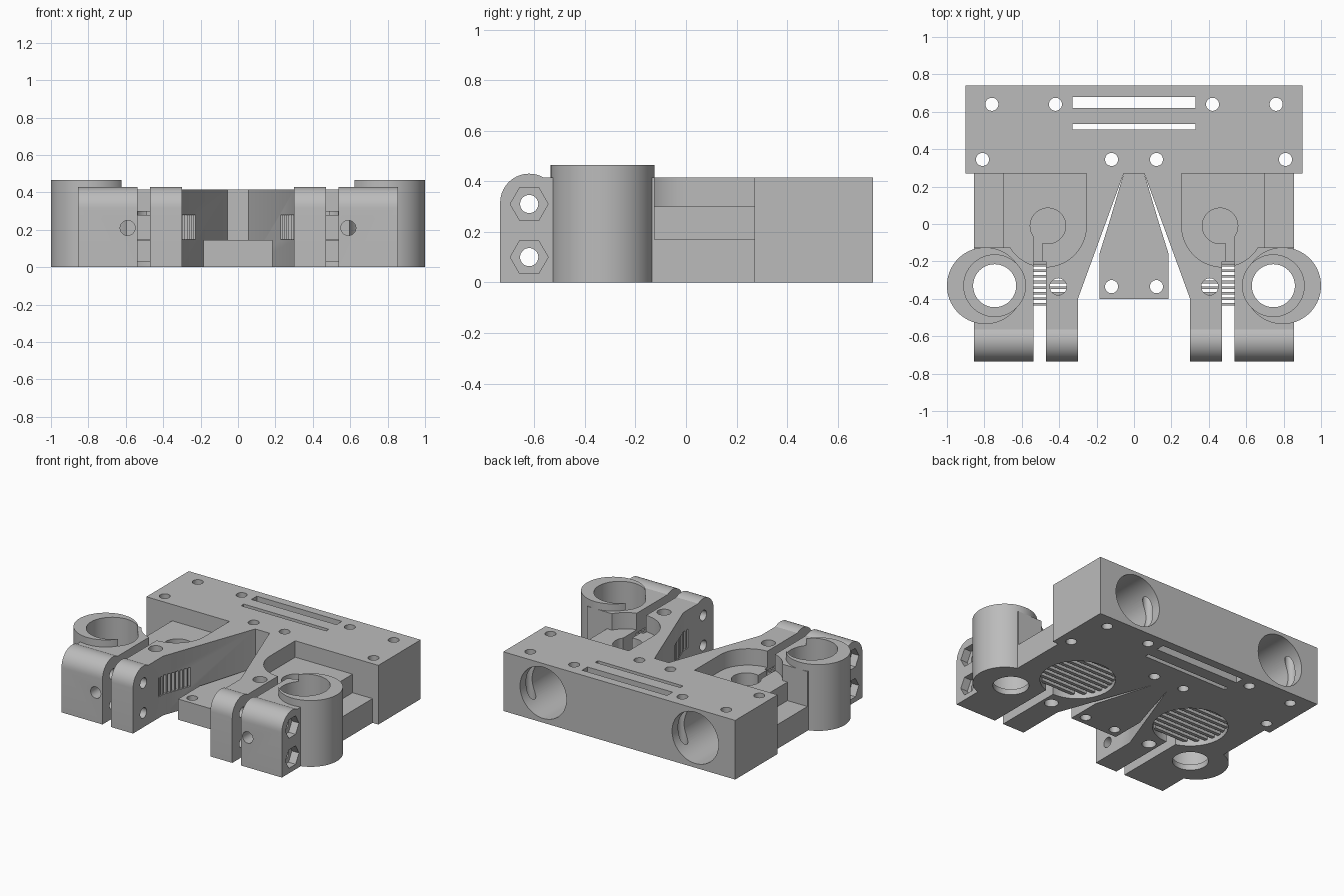
import bpy, bmesh, math
from mathutils import Matrix, Vector

cube = bpy.data.objects.get("Cube")
if cube:
    bpy.data.objects.remove(cube, do_unlink=True)

grey = bpy.data.materials.new("plain_grey")
grey.use_nodes = True
grey.diffuse_color = (0.5, 0.5, 0.5, 1)
grey.node_tree.nodes["Principled BSDF"].inputs["Base Color"].default_value = (0.5, 0.5, 0.5, 1)


def make(name, bm):
    bmesh.ops.recalc_face_normals(bm, faces=bm.faces)
    mesh = bpy.data.meshes.new(name)
    bm.to_mesh(mesh)
    bm.free()
    mesh.materials.append(grey)
    obj = bpy.data.objects.new(name, mesh)
    bpy.context.collection.objects.link(obj)
    return obj


def add_box(bm, x, y, z):
    size = [b - a for a, b in (x, y, z)]
    mid = [(a + b) / 2 for a, b in (x, y, z)]
    bmesh.ops.create_cube(bm, size=1, matrix=Matrix.Translation(mid) @ Matrix.Diagonal((*size, 1)))


def box(x, y, z, name="cutter"):
    bm = bmesh.new()
    add_box(bm, x, y, z)
    return make(name, bm)


def prism(points, direction, name="cutter"):
    bm = bmesh.new()
    face = bm.faces.new([bm.verts.new(p) for p in points])
    new = bmesh.ops.extrude_face_region(bm, geom=[face])["geom"]
    bmesh.ops.translate(bm, vec=Vector(direction),
                        verts=[v for v in new if isinstance(v, bmesh.types.BMVert)])
    return make(name, bm)


def rod(axis, a, b, span, r, sides=48, name="cutter"):
    """Cylinder along an axis; a and b are the other two coordinates in order."""
    pts = []
    for i in range(sides):
        t = math.tau * i / sides
        p = [a + r * math.cos(t), b + r * math.sin(t)]
        p.insert("xyz".index(axis), span[0])
        pts.append(p)
    d = [0, 0, 0]
    d["xyz".index(axis)] = span[1] - span[0]
    return prism(pts, d, name)


def combine(obj, tools, operation):
    for tool in tools:
        mod = obj.modifiers.new("bool", "BOOLEAN")
        mod.operation, mod.solver, mod.object = operation, "EXACT", tool
        deps = bpy.context.evaluated_depsgraph_get()
        mesh = bpy.data.meshes.new_from_object(obj.evaluated_get(deps))
        obj.modifiers.clear()
        obj.data = mesh
        bpy.data.objects.remove(tool, do_unlink=True)


def smooth(obj):
    bpy.ops.object.select_all(action="DESELECT")
    obj.select_set(True)
    bpy.context.view_layer.objects.active = obj
    bpy.ops.object.shade_smooth_by_angle(angle=math.radians(30))


def mirror(obj):
    mod = obj.modifiers.new("mirror", "MIRROR")
    mod.use_mirror_merge = False


ALL = (-0.1, 0.6)

# Rear block with rod bores, screw holes and tie slots
block = box((-0.9, 0.9), (0.27, 0.74), (0, 0.415), "rear_block")
cuts = [box((-0.33, 0.33), y, ALL) for y in ((0.62, 0.68), (0.505, 0.535))]
for s in (-1, 1):
    cuts.append(rod("y", s * 0.59, 0.21, (0.32, 0.8), 0.18, 64))
    for x, y in ((0.76, 0.64), (0.42, 0.64), (0.81, 0.345), (0.12, 0.345)):
        cuts.append(rod("z", s * x, y, ALL, 0.035, 32))
combine(block, cuts, "DIFFERENCE")
smooth(block)

# Low plate between the arms
half = [(0.185, -0.4), (0.185, -0.16), (0.135, 0), (0.055, 0.27)]
outline = half + [(-x, y) for x, y in reversed(half)]
plate = prism([(x, y, 0) for x, y in outline], (0, 0, 0.145), "centre_plate")
combine(plate, [rod("z", s * 0.12, -0.335, ALL, 0.035, 32) for s in (-1, 1)], "DIFFERENCE")
smooth(plate)

# Side arm: slanted body, rounded nose and bearing housing
arm = prism([(x, y, 0) for x, y in ((0.055, 0.27), (0.3, -0.4), (0.3, -0.62),
                                    (0.855, -0.62), (0.855, 0.27))], (0, 0, 0.415), "side_arms")
arc = [math.pi * i / 20 for i in range(21)]
nose = [(0.3, -0.62 - 0.115 * math.cos(t), 0.315 + 0.115 * math.sin(t)) for t in arc]
nose = prism([(0.3, -0.735, 0)] + nose + [(0.3, -0.505, 0)], (0.555, 0, 0))
housing = rod("z", 0.795, -0.33, (0, 0.465), 0.205, 72)
combine(arm, [nose, housing], "UNION")

cuts = [
    # outer step and U-shaped pulley pocket
    box((0.70, 1.1), (-0.125, 0.4), (0.17, 0.6)),
    rod("z", 0.475, -0.01, (0.30, 0.6), 0.22, 72),
    box((0.255, 0.72), (-0.01, 0.4), (0.30, 0.6)),
    box((0.475, 0.9), (-0.125, 0.3), (0.30, 0.6)),
    # keyhole recess in the pocket floor
    rod("z", 0.46, -0.01, (0.16, 0.4), 0.095),
    box((0.49, 0.535), (-0.25, -0.05), (0.16, 0.4)),
    # underside recess, clamp slit and belt window
    rod("z", 0.467, 0, (-0.1, 0.145), 0.24, 72),
    box((0.47, 0.537), (-0.8, -0.2), ALL),
    box((0.1, 0.539), (-0.45, -0.2), (0.147, 0.28)),
    # bearing seat with a lip, screw holes
    rod("z", 0.745, -0.33, (0.04, 0.6), 0.165, 64),
    rod("z", 0.745, -0.33, ALL, 0.115, 64),
    rod("z", 0.405, -0.335, ALL, 0.045, 32),
    rod("y", 0.59, 0.21, (-0.8, -0.4), 0.04, 32),
]
# Clamp bolts with hexagonal nut traps
for z in (0.10, 0.31):
    cuts.append(rod("x", -0.62, z, (0.2, 1), 0.036, 32))
    cuts.append(rod("x", -0.62, z, (0.80, 1), 0.075, 6))
combine(arm, cuts, "DIFFERENCE")
smooth(arm)
mirror(arm)

# Thin ribs across the belt window
bm = bmesh.new()
for i in range(8):
    y = -0.22 - 0.03 * i
    start = min(0.3, 0.055 + (0.27 - y) / 0.67 * 0.245) + 0.004
    add_box(bm, (start, 0.539), (y - 0.007, y + 0.007), (0.147, 0.28))
mirror(make("belt_ribs", bm))

# Ribs inside the round underside recess
bm = bmesh.new()
for i in range(9):
    y = -0.2 + 0.05 * i
    chord = math.sqrt(0.24 ** 2 - y ** 2)
    add_box(bm, (0.467 - chord, 0.467 + chord), (y - 0.012, y + 0.012), (0.03, 0.145))
mirror(make("recess_ribs", bm))
